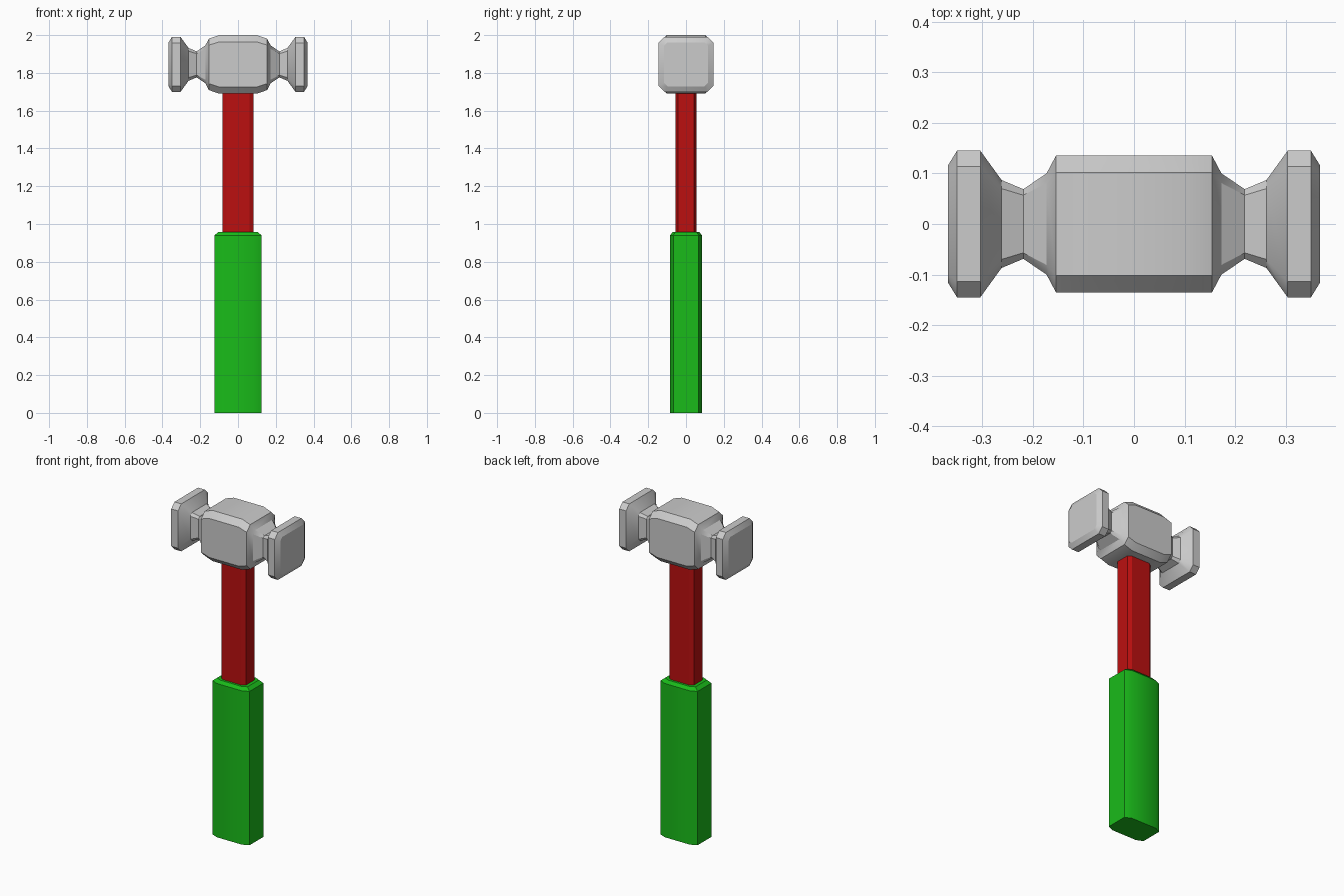
import bpy, bmesh, math

if "Cube" in bpy.data.objects:
    bpy.data.objects.remove(bpy.data.objects["Cube"])


def octagon(a, b, ca, cb):
    """Chamfered rectangle: half sizes a, b; flat sides end at ca, cb."""
    return [(a, -cb), (a, cb), (ca, b), (-ca, b),
            (-a, cb), (-a, -cb), (-ca, -b), (ca, -b)]


def loft(name, rings, color=None):
    """Skin a list of equal-length rings and cap both ends."""
    bm = bmesh.new()
    loops = [[bm.verts.new(p) for p in ring] for ring in rings]
    for r0, r1 in zip(loops, loops[1:]):
        n = len(r0)
        for i in range(n):
            j = (i + 1) % n
            bm.faces.new((r0[i], r0[j], r1[j], r1[i]))
    bm.faces.new(loops[0][::-1])
    bm.faces.new(loops[-1])
    bmesh.ops.recalc_face_normals(bm, faces=bm.faces)
    mesh = bpy.data.meshes.new(name)
    bm.to_mesh(mesh)
    bm.free()
    obj = bpy.data.objects.new(name, mesh)
    bpy.context.collection.objects.link(obj)
    if color:
        mat = bpy.data.materials.new(name + "_paint")
        mat.diffuse_color = color
        mat.use_nodes = True
        mat.node_tree.nodes["Principled BSDF"].inputs["Base Color"].default_value = mat.diffuse_color
        mesh.materials.append(mat)
    bpy.ops.object.select_all(action='DESELECT')
    obj.select_set(True)
    bpy.context.view_layer.objects.active = obj
    bpy.ops.object.shade_smooth_by_angle(angle=math.radians(25))
    return obj


def upright(z, *size):
    return [(x, y, z) for x, y in octagon(*size)]


# Rubber grip with a small bevel at its top
loft("grip", [upright(0, 0.125, 0.085, 0.085, 0.067),
              upright(0.94, 0.125, 0.085, 0.085, 0.067),
              upright(0.958, 0.103, 0.070, 0.070, 0.055)],
     (0.01, 0.5, 0.01, 1))

# Shaft running from inside the grip into the head
loft("shaft", [upright(0.90, 0.083, 0.056, 0.061, 0.043),
               upright(1.75, 0.083, 0.056, 0.061, 0.043)],
     (0.5, 0.005, 0.005, 1))

# Head: half profile from centre to face (x, half y, half z, flat y, flat z)
profile = [(0.100, 0.136, 0.155, 0.102, 0.119),
           (0.154, 0.136, 0.136, 0.102, 0.102),
           (0.173, 0.100, 0.100, 0.081, 0.081),
           (0.219, 0.069, 0.069, 0.057, 0.057),
           (0.262, 0.087, 0.087, 0.070, 0.070),
           (0.304, 0.145, 0.145, 0.114, 0.114),
           (0.350, 0.145, 0.145, 0.114, 0.114),
           (0.368, 0.116, 0.116, 0.098, 0.098)]
mirrored = [(-p[0], *p[1:]) for p in reversed(profile)]
loft("head", [[(x, y, 1.845 + z) for y, z in octagon(*size)]
              for x, *size in mirrored + profile])
